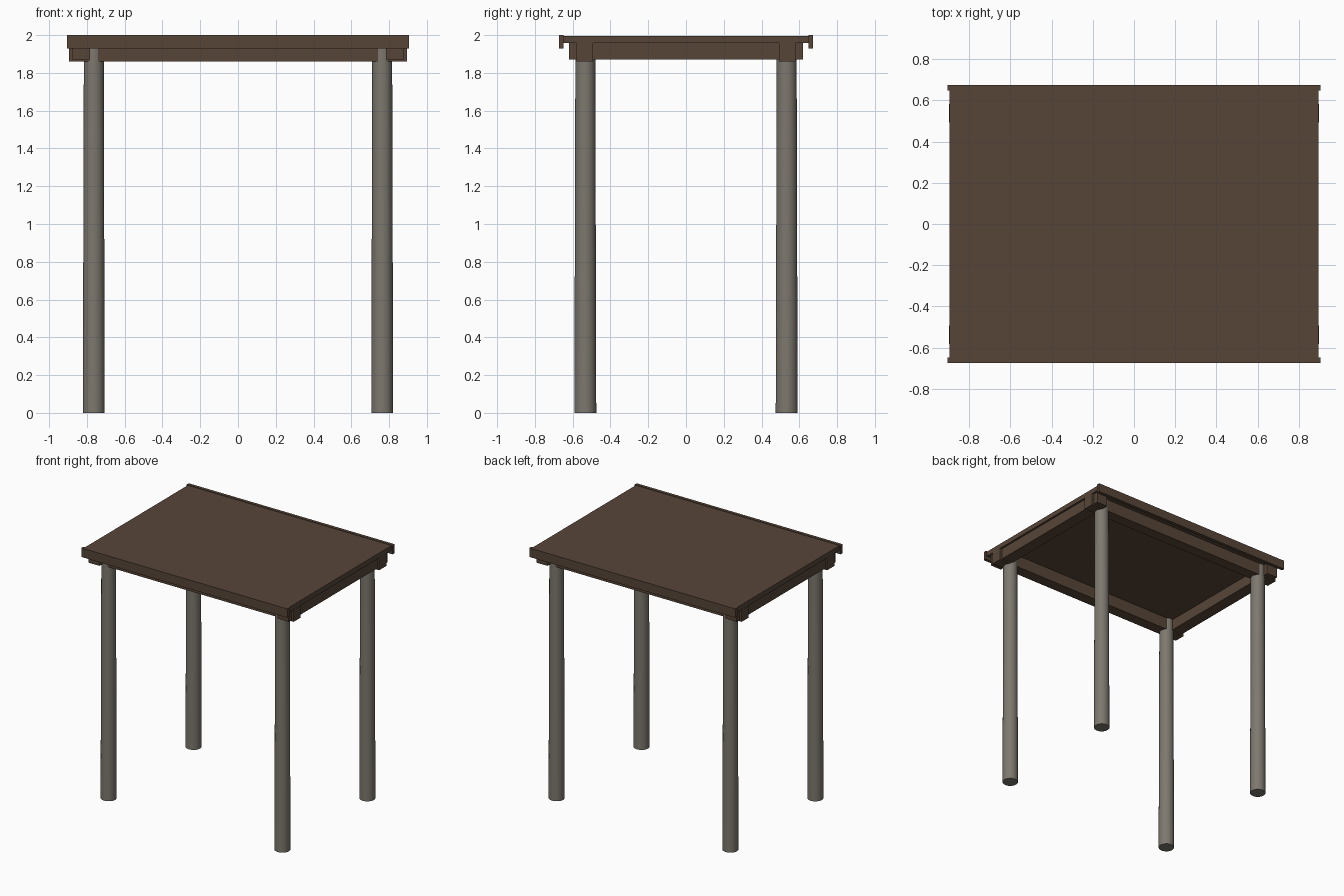
import bpy, bmesh

if "Cube" in bpy.data.objects:
    bpy.data.objects.remove(bpy.data.objects["Cube"])


def material(name, rgb):
    m = bpy.data.materials.new(name)
    m.diffuse_color = (*rgb, 1)
    m.use_nodes = True
    m.node_tree.nodes["Principled BSDF"].inputs["Base Color"].default_value = m.diffuse_color
    return m


wood = material("dark brown wood", (0.095, 0.060, 0.040))
stone = material("grey post", (0.205, 0.188, 0.158))


def finish(bm, name, mat):
    me = bpy.data.meshes.new(name)
    bm.to_mesh(me)
    bm.free()
    me.materials.append(mat)
    ob = bpy.data.objects.new(name, me)
    bpy.context.collection.objects.link(ob)
    return ob


def box(name, x0, x1, y0, y1, z0, z1):
    bm = bmesh.new()
    bmesh.ops.create_cube(bm, size=1)
    bmesh.ops.scale(bm, vec=(x1 - x0, y1 - y0, z1 - z0), verts=bm.verts)
    bmesh.ops.translate(bm, vec=((x0 + x1) / 2, (y0 + y1) / 2, (z0 + z1) / 2), verts=bm.verts)
    return finish(bm, name, wood)


def post(name, x, y, r0, r1, h):
    bm = bmesh.new()
    bmesh.ops.create_cone(bm, cap_ends=True, segments=32, radius1=r0, radius2=r1, depth=h)
    bmesh.ops.translate(bm, vec=(x, y, h / 2), verts=bm.verts)
    for f in bm.faces:
        f.smooth = len(f.verts) == 4
    for e in bm.edges:
        e.smooth = all(len(f.verts) == 4 for f in e.link_faces)
    return finish(bm, name, stone)


# flat roof board
box("roof_board", -0.895, 0.895, -0.648, 0.648, 1.957, 1.996)

for s, n in ((-1, "front"), (1, "back")):
    # fascia strip along the long edge
    ya, yb = sorted((s * 0.648, s * 0.673))
    box(n + "_fascia", -0.905, 0.905, ya, yb, 1.929, 2.0)
    # long beam over the posts
    ya, yb = sorted((s * 0.4925, s * 0.581))
    box(n + "_beam", -0.896, 0.896, ya, yb, 1.86, 1.957)

for s, n in ((-1, "left"), (1, "right")):
    # cross beam
    xa, xb = sorted((s * 0.783, s * 0.879))
    box(n + "_beam", xa, xb, -0.62, 0.62, 1.87, 1.957)
    # round tapered posts
    for t, k in ((-1, "front"), (1, "back")):
        post(f"{k}_{n}_post", s * 0.7635, t * 0.533, 0.058, 0.0525, 1.957)
